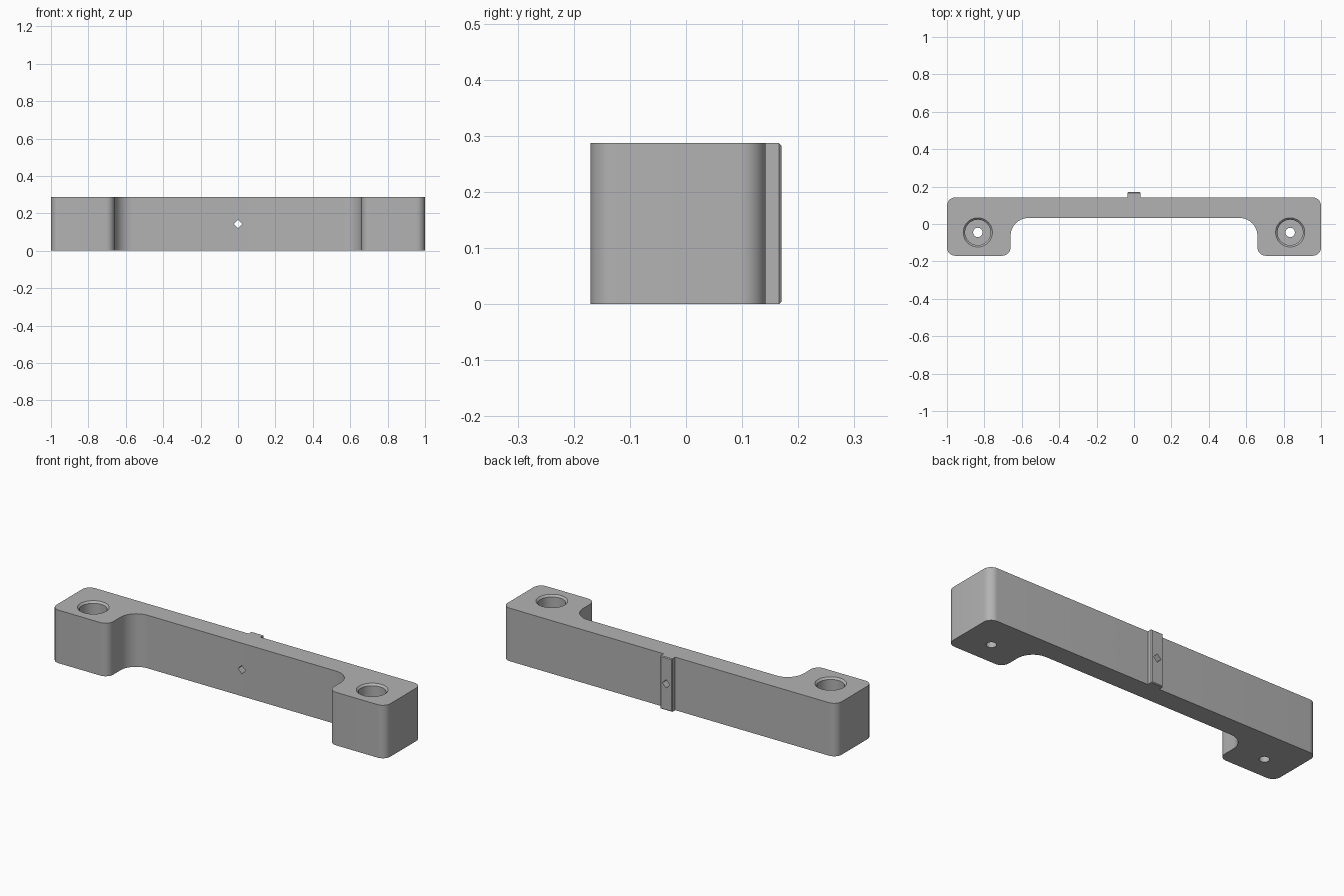
import bpy, bmesh, math
from mathutils import Matrix

if "Cube" in bpy.data.objects:
    bpy.data.objects.remove(bpy.data.objects["Cube"], do_unlink=True)

HEIGHT = 0.287
BACK, FRONT, WEB = 0.142, -0.17, 0.032
FOOT = 0.66

grey = bpy.data.materials.new("plain grey")
grey.use_nodes = True
grey.diffuse_color = (0.45, 0.45, 0.45, 1)
grey.node_tree.nodes["Principled BSDF"].inputs["Base Color"].default_value = (0.45, 0.45, 0.45, 1)


def make_object(name, bm):
    bmesh.ops.recalc_face_normals(bm, faces=bm.faces)
    mesh = bpy.data.meshes.new(name)
    bm.to_mesh(mesh)
    bm.free()
    mesh.materials.append(grey)
    obj = bpy.data.objects.new(name, mesh)
    bpy.context.collection.objects.link(obj)
    return obj


def arc(cx, cy, r, start, end, steps=10):
    angles = [math.radians(start + (end - start) * i / steps) for i in range(steps + 1)]
    return [(cx + r * math.cos(a), cy + r * math.sin(a)) for a in angles]


def extrude(name, outline, z0, z1):
    bm = bmesh.new()
    face = bm.faces.new([bm.verts.new((x, y, z0)) for x, y in outline])
    new = bmesh.ops.extrude_face_region(bm, geom=[face])["geom"]
    verts = [v for v in new if isinstance(v, bmesh.types.BMVert)]
    bmesh.ops.translate(bm, verts=verts, vec=(0, 0, z1 - z0))
    return make_object(name, bm)


def turned(name, profile, x, y, steps=48):
    # stacked rings of (radius, height) closed by end caps
    bm = bmesh.new()
    rings = [[bm.verts.new((x + px, y + py, z)) for px, py in arc(0, 0, r, 0, 360, steps)[:-1]]
             for r, z in profile]
    for a, b in zip(rings, rings[1:]):
        for i in range(steps):
            j = (i + 1) % steps
            bm.faces.new((a[i], a[j], b[j], b[i]))
    bm.faces.new(rings[0])
    bm.faces.new(rings[-1])
    return make_object(name, bm)


def cut(obj, cutter):
    cutter.hide_render = True
    mod = obj.modifiers.new("cut", "BOOLEAN")
    mod.operation, mod.object, mod.solver = "DIFFERENCE", cutter, "EXACT"
    bpy.context.view_layer.objects.active = obj
    bpy.ops.object.modifier_apply(modifier=mod.name)


# Bracket outline: rounded feet, filleted into the thin web
R, FILLET = 0.045, 0.095
half = arc(FOOT - FILLET, WEB - FILLET, FILLET, 90, 0)
half += arc(FOOT + R, FRONT + R, R, 180, 270)
half += arc(1 - R, FRONT + R, R, 270, 360)
half += arc(1 - R, BACK - R, R, 0, 90)
bracket = extrude("bracket_body", half + [(-x, y) for x, y in reversed(half)], 0, HEIGHT)

# Locating rib on the back
bm = bmesh.new()
bmesh.ops.create_cube(bm, size=1, matrix=Matrix.Translation((0, 0.155, HEIGHT / 2))
                      @ Matrix.Diagonal((0.07, 0.03, HEIGHT, 1)))
outer = [e for e in bm.edges if all(v.co.y > 0.16 for v in e.verts)]
bmesh.ops.bevel(bm, geom=outer, offset=0.004, segments=1, affect="EDGES")
rib = make_object("back_rib", bm)

# Counterbored screw holes, one in each foot
cutters = []
for side in (-1, 1):
    screw = [(0.025, -0.1), (0.025, 0.08), (0.068, 0.08),
             (0.068, HEIGHT - 0.01), (0.078, HEIGHT), (0.078, HEIGHT + 0.1)]
    cutters.append(turned("screw_hole_cutter", screw, side * 0.835, -0.045))
    cut(bracket, cutters[-1])

# Diamond hole through the web and the rib
bm = bmesh.new()
bmesh.ops.create_cube(bm, size=1, matrix=Matrix.Translation((0, 0.1, HEIGHT / 2))
                      @ Matrix.Rotation(math.radians(45), 4, "Y")
                      @ Matrix.Diagonal((0.032, 0.4, 0.032, 1)))
cutters.append(make_object("diamond_hole_cutter", bm))
cut(bracket, cutters[-1])
cut(rib, cutters[-1])

for c in cutters:
    bpy.data.objects.remove(c, do_unlink=True)

# Smooth rounded corners, keep hard edges
for obj in (bracket, rib):
    bpy.ops.object.select_all(action="DESELECT")
    obj.select_set(True)
    bpy.context.view_layer.objects.active = obj
    bpy.ops.object.shade_smooth_by_angle(angle=math.radians(30))
